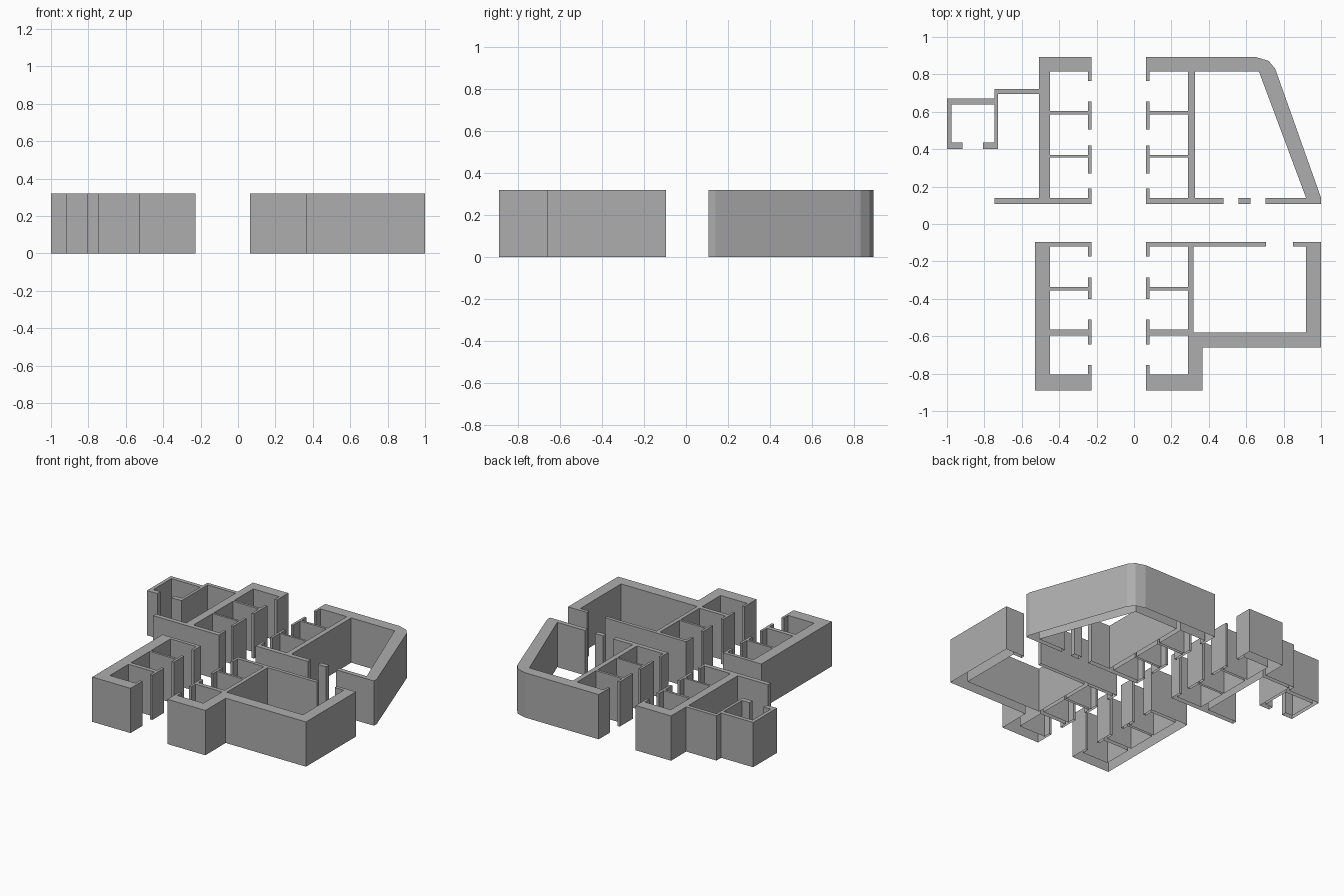
import bpy
import bmesh

if "Cube" in bpy.data.objects:
    bpy.data.objects.remove(bpy.data.objects["Cube"])

HEIGHT = 0.32

# Dark grey wall colour
wall_grey = bpy.data.materials.new("wall_grey")
wall_grey.diffuse_color = (0.42, 0.42, 0.42, 1)
wall_grey.use_nodes = True
wall_grey.node_tree.nodes["Principled BSDF"].inputs["Base Color"].default_value = wall_grey.diffuse_color


def wall_block(name, rects, polys=()):
    """Merge touching floor-plan rectangles (x0, x1, y0, y1) and raise them, open underneath."""
    xs = sorted({v for r in rects for v in r[:2]})
    ys = sorted({v for r in rects for v in r[2:]})
    bm = bmesh.new()
    verts = {}

    def vert(x, y):
        if (x, y) not in verts:
            verts[(x, y)] = bm.verts.new((x, y, 0))
        return verts[(x, y)]

    for x0, x1 in zip(xs, xs[1:]):
        for y0, y1 in zip(ys, ys[1:]):
            cx, cy = (x0 + x1) / 2, (y0 + y1) / 2
            if any(a < cx < b and c < cy < d for a, b, c, d in rects):
                bm.faces.new([vert(x0, y0), vert(x1, y0), vert(x1, y1), vert(x0, y1)])
    for poly in polys:
        bm.faces.new([vert(*p) for p in poly])

    bmesh.ops.dissolve_limit(bm, angle_limit=0.01, verts=bm.verts[:], edges=bm.edges[:])
    out = bmesh.ops.extrude_face_region(bm, geom=bm.faces[:])
    top = [g for g in out["geom"] if isinstance(g, bmesh.types.BMVert)]
    bmesh.ops.translate(bm, verts=top, vec=(0, 0, HEIGHT))
    bmesh.ops.recalc_face_normals(bm, faces=bm.faces[:])
    floor = [f for f in bm.faces if all(v.co.z < 0.01 for v in f.verts)]
    bmesh.ops.delete(bm, geom=floor, context="FACES_ONLY")
    mesh = bpy.data.meshes.new(name)
    bm.to_mesh(mesh)
    bm.free()
    mesh.materials.append(wall_grey)
    obj = bpy.data.objects.new(name, mesh)
    bpy.context.collection.objects.link(obj)
    return obj


def cells(jamb_x, part_x, jambs, partitions):
    """Door jambs along the corridor and the partitions behind them."""
    return [(*jamb_x, *j) for j in jambs] + [(*part_x, *p) for p in partitions]


# Vertical spans shared by the left and right cell rows
north_jambs = [(0.765, 0.815), (0.505, 0.655), (0.27, 0.42), (0.14, 0.19)]
north_parts = [(0.585, 0.603), (0.355, 0.37)]
south_jambs = [(-0.175, -0.12), (-0.4, -0.285), (-0.645, -0.51), (-0.805, -0.755)]
south_parts = [(-0.355, -0.338), (-0.595, -0.565)]
left_jamb, left_part = (-0.245, -0.227), (-0.45, -0.235)
right_jamb, right_part = (0.065, 0.082), (0.072, 0.29)

# North-west: cell row plus the small outer room
wall_block("northwest_walls", [
    (-0.507, -0.45, 0.14, 0.893), (-0.45, -0.227, 0.815, 0.893), (-0.747, -0.227, 0.107, 0.14),
    (-0.747, -0.507, 0.695, 0.722), (-0.747, -0.727, 0.4, 0.695),
    (-1.0, -0.747, 0.64, 0.67), (-1.0, -0.975, 0.4, 0.64),
    (-1.0, -0.918, 0.4, 0.435), (-0.807, -0.727, 0.4, 0.435),
] + cells(left_jamb, left_part, north_jambs, north_parts))

# North-east: cell row plus the large room with the slanted, clipped-corner wall
wall_block("northeast_walls", [
    (0.065, 0.65, 0.815, 0.893), (0.29, 0.325, 0.14, 0.815), (0.065, 0.478, 0.107, 0.14),
    (0.702, 0.92, 0.107, 0.14), (0.92, 1.0, 0.107, 0.14),
] + cells(right_jamb, right_part, north_jambs, north_parts),
    polys=[[(0.65, 0.815), (0.668, 0.815), (0.92, 0.14), (1.0, 0.14),
            (0.755, 0.83), (0.72, 0.872), (0.65, 0.893)]])

# Free-standing pier between the two doorways
wall_block("door_pier", [(0.558, 0.622, 0.107, 0.14)])

# South-west: cell row
wall_block("southwest_walls", [
    (-0.53, -0.45, -0.89, -0.095), (-0.45, -0.227, -0.12, -0.095), (-0.45, -0.227, -0.89, -0.805),
] + cells(left_jamb, left_part, south_jambs, south_parts))

# South-east: cell row plus the rectangular room
wall_block("southeast_walls", [
    (0.065, 0.707, -0.12, -0.095), (0.85, 1.0, -0.12, -0.095), (0.92, 1.0, -0.58, -0.12),
    (0.29, 1.0, -0.66, -0.58), (0.29, 0.318, -0.58, -0.12),
    (0.29, 0.365, -0.805, -0.66), (0.065, 0.365, -0.89, -0.805),
] + cells(right_jamb, right_part, south_jambs, south_parts))
